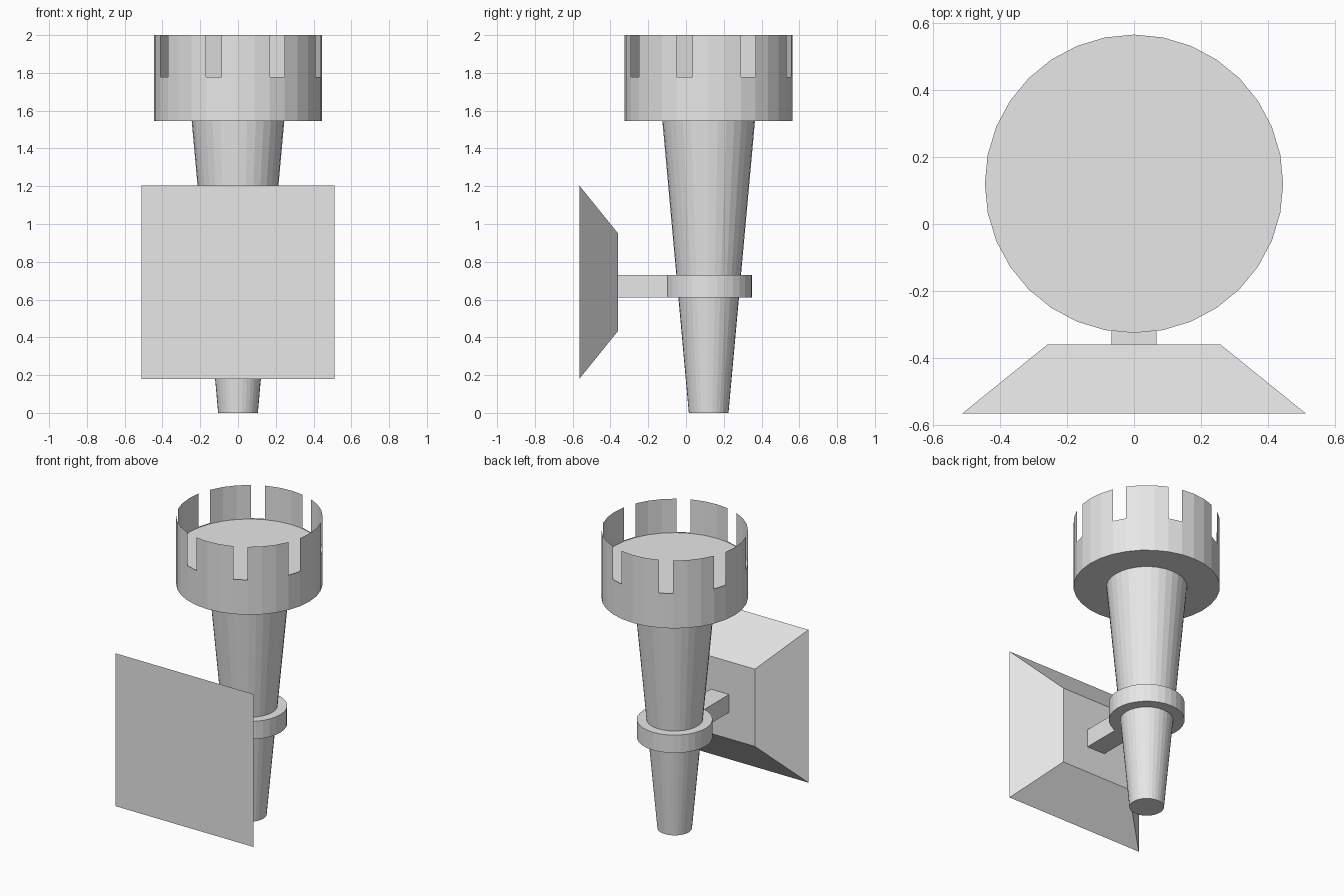
import bpy
import bmesh
import math
from mathutils import Matrix, Vector

SIDES = 32
AXIS_Y = 0.12          # the torch stands behind the wall plate
HEAD_R = 0.445
NOTCH_Z = 1.778

cube = bpy.data.objects.get("Cube")
if cube:
    bpy.data.objects.remove(cube, do_unlink=True)

# One grey metal for everything
metal = bpy.data.materials.new("grey_metal")
metal.use_nodes = True
grey = (0.8, 0.8, 0.8, 1.0)
metal.diffuse_color = grey
metal.node_tree.nodes["Principled BSDF"].inputs["Base Color"].default_value = grey


def finish(name, bm, location=(0, 0, 0)):
    mesh = bpy.data.meshes.new(name)
    bm.to_mesh(mesh)
    bm.free()
    mesh.materials.append(metal)
    obj = bpy.data.objects.new(name, mesh)
    obj.location = location
    bpy.context.collection.objects.link(obj)
    return obj


def frustum(r_low, r_high, z_low, z_high):
    bm = bmesh.new()
    bmesh.ops.create_cone(bm, cap_ends=True, segments=SIDES,
                          radius1=r_low, radius2=r_high, depth=z_high - z_low,
                          matrix=Matrix.Translation((0, 0, (z_low + z_high) / 2)))
    return bm


def box(size, center):
    bm = bmesh.new()
    bmesh.ops.create_cube(bm, size=1)
    bmesh.ops.scale(bm, vec=size, verts=bm.verts)
    bmesh.ops.translate(bm, vec=center, verts=bm.verts)
    return bm


axis = (0, AXIS_Y, 0)

# Tapered handle and the collar that holds it
finish("handle", frustum(0.105, 0.245, 0, 1.545), axis)
finish("collar", frustum(0.23, 0.23, 0.61, 0.73), axis)

# Thin-walled bowl: open top, one notch in every fourth panel of the rim
bm = frustum(HEAD_R, HEAD_R, 1.545, 2.0)
bmesh.ops.bisect_plane(bm, geom=bm.verts[:] + bm.edges[:] + bm.faces[:],
                       plane_co=(0, 0, NOTCH_Z), plane_no=(0, 0, 1))
removed = []
for face in bm.faces:
    c = face.calc_center_median()
    panel = math.floor(math.atan2(c.y, c.x) / (2 * math.pi / SIDES))
    is_lid = c.z > 1.99
    if is_lid or (c.z > NOTCH_Z and panel % 4 == 2):
        removed.append(face)
bmesh.ops.delete(bm, geom=removed, context="FACES")
finish("bowl", bm, axis)

# Floor inside the bowl
bm = bmesh.new()
bmesh.ops.create_circle(bm, cap_ends=True, segments=SIDES, radius=HEAD_R,
                        matrix=Matrix.Translation((0, 0, NOTCH_Z - 0.006)))
finish("bowl_floor", bm, axis)

# Arm from the wall plate into the collar
finish("arm", box((0.134, 0.38, 0.12), (0, -0.17, 0.67)))

# Wall plate: square front, narrowing to half size at the back
bm = box((1.024, 0.205, 1.024), (0, -0.4625, 0.692))
back = [v for v in bm.verts if v.co.y > -0.4]
bmesh.ops.scale(bm, vec=Vector((0.505, 1, 0.505)), verts=back,
                space=Matrix.Translation((0, 0, -0.692)))
finish("wall_plate", bm)
